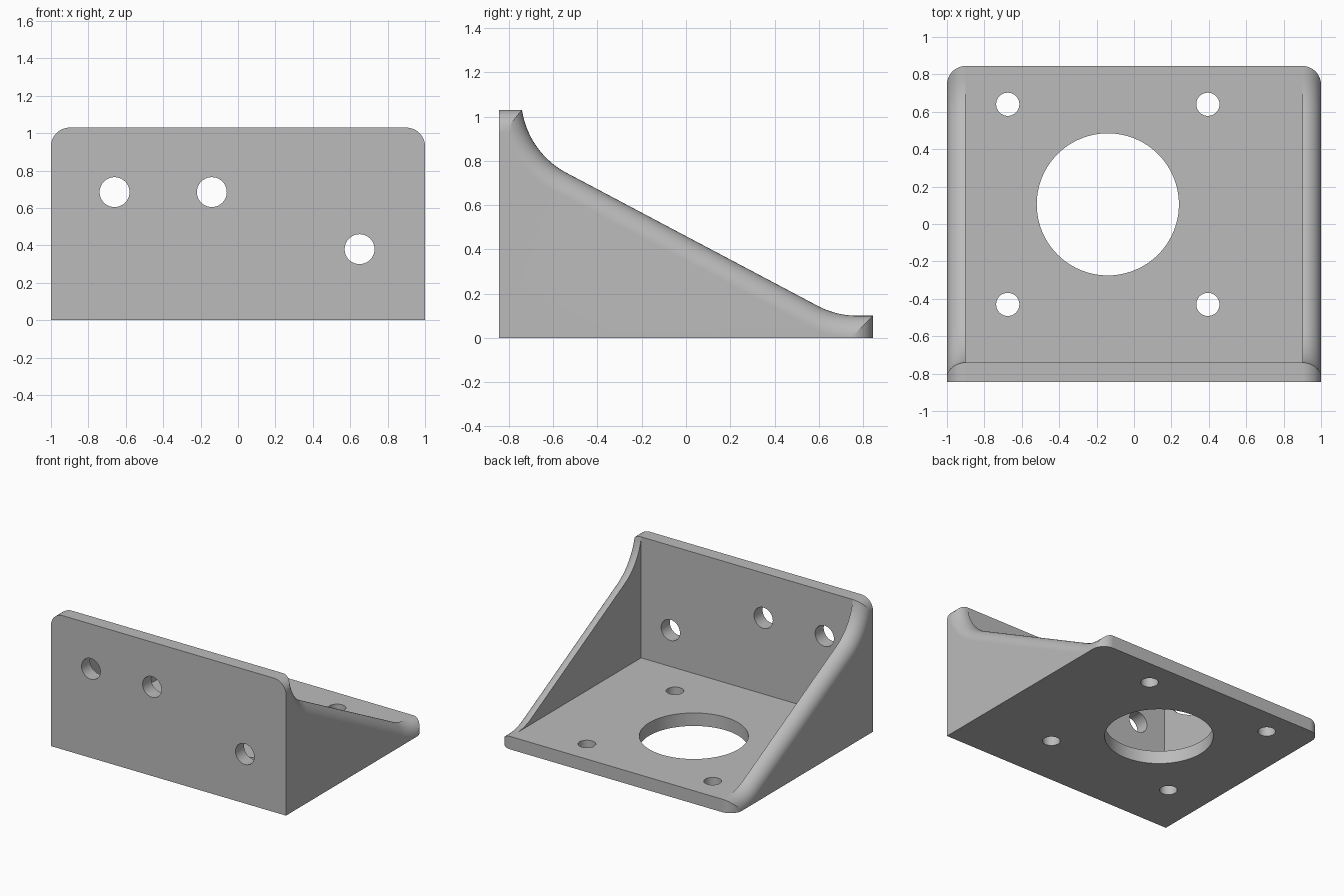
import bpy, bmesh
from math import sin, cos, pi, atan, tan, asin, acos, radians
from mathutils import Matrix

if "Cube" in bpy.data.objects:
    bpy.data.objects.remove(bpy.data.objects["Cube"])

# Main dimensions
HALF_X, HALF_Y, HEIGHT = 1.0, 0.845, 1.03
WALL = 0.1              # base and gusset thickness, also the rounding radius
PLATE_Y = -0.74         # inner face of the upright plate
R = 0.385               # blend radius at both ends of the sloping rim
SLOPE = atan(0.53)
ARC_STEPS, ROUND_STEPS = 14, 10

# Centres of the two blend arcs, tangent to the sloping rim line
upper = (-0.36, 1.086)
end_y = (0.46 - WALL) / 0.53 + R * tan(SLOPE / 2)
lower = (end_y, WALL + R)


def arc(centre, radius, start, stop):
    """Points along an arc, angles measured counter-clockwise from +y."""
    steps = [start + (stop - start) * i / ARC_STEPS for i in range(ARC_STEPS + 1)]
    return [(centre[0] + radius * cos(a), centre[1] + radius * sin(a)) for a in steps]


def section(d):
    """Side outline in y-z, with the free edges pulled inward by d."""
    radius, top, front = R + d, HEIGHT - d, HALF_Y - d
    tangent = 1.5 * pi - SLOPE
    start = pi + asin((upper[1] - top) / radius)
    reach = min(0, front - lower[0])
    stop = pi + acos(-reach / radius)
    rim = arc(upper, radius, start, tangent) + arc(lower, radius, tangent, stop)
    return [(-HALF_Y, 0), (-HALF_Y, top)] + rim + [(front, rim[-1][1]), (front, 0)]


# Sections from the right side to the left side
rounding = [(HALF_X - WALL + WALL * sin(a), WALL * (1 - cos(a)))
            for a in (0.5 * pi * i / ROUND_STEPS for i in range(ROUND_STEPS + 1))]
stations = [(-x, d) for x, d in reversed(rounding)] + rounding

# Bracket body: loft with rounded outer edges, open between the gussets
bm = bmesh.new()
rings = [[bm.verts.new((x, y, z)) for y, z in section(d)] for x, d in stations]
count = len(rings[0])
bm.faces.new(rings[0])
bm.faces.new(rings[-1])
for k, (a, b) in enumerate(zip(rings, rings[1:])):
    for i in range(count):
        j = (i + 1) % count
        if k == ROUND_STEPS and 2 <= i < count - 3:
            continue
        bm.faces.new((a[i], a[j], b[j], b[i]))

# Inner faces of the gussets, upright plate and base
right, left = rings[ROUND_STEPS], rings[ROUND_STEPS + 1]
corners = []
for ring, x in ((right, WALL - HALF_X), (left, HALF_X - WALL)):
    corner = bm.verts.new((x, PLATE_Y, WALL))
    bm.faces.new(ring[2:count - 2] + [corner])
    corners.append(corner)
bm.faces.new((right[2], left[2], corners[1], corners[0]))
bm.faces.new((corners[0], corners[1], left[count - 3], right[count - 3]))
bmesh.ops.remove_doubles(bm, verts=bm.verts[:], dist=0.0002)
bmesh.ops.recalc_face_normals(bm, faces=bm.faces[:])
mesh = bpy.data.meshes.new("bracket")
bm.to_mesh(mesh)
bm.free()
bracket = bpy.data.objects.new("bracket", mesh)
bpy.context.collection.objects.link(bracket)

# Hole cutters: upright plate holes, base screw holes and the large opening
cut = bmesh.new()


def hole(position, radius, sides, upright=False):
    turn = Matrix.Rotation(radians(90), 4, 'X') if upright else Matrix()
    bmesh.ops.create_cone(cut, cap_ends=True, segments=sides, radius1=radius, radius2=radius,
                          depth=0.3, matrix=Matrix.Translation(position) @ turn)


for x, z in ((-0.66, 0.685), (-0.14, 0.685), (0.65, 0.38)):
    hole((x, -0.79, z), 0.08, 40, True)
for x in (-0.675, 0.395):
    for y in (-0.43, 0.64):
        hole((x, y, 0.05), 0.062, 40)
hole((-0.14, 0.105, 0.05), 0.38, 96)
cut_mesh = bpy.data.meshes.new("hole_cutters")
cut.to_mesh(cut_mesh)
cut.free()
cutters = bpy.data.objects.new("hole_cutters", cut_mesh)
cutters.hide_render = True
bpy.context.collection.objects.link(cutters)

# Plain grey material
grey = bpy.data.materials.new("plain_grey")
grey.use_nodes = True
colour = (0.5, 0.5, 0.5, 1)
grey.diffuse_color = colour
grey.node_tree.nodes["Principled BSDF"].inputs["Base Color"].default_value = colour
mesh.materials.append(grey)

# Cut the holes, then shade smooth with crisp edges
bpy.ops.object.select_all(action='DESELECT')
bracket.select_set(True)
bpy.context.view_layer.objects.active = bracket
boolean = bracket.modifiers.new("holes", 'BOOLEAN')
boolean.operation, boolean.solver, boolean.object = 'DIFFERENCE', 'EXACT', cutters
bpy.ops.object.modifier_apply(modifier="holes")
bpy.data.objects.remove(cutters)
bpy.ops.object.shade_smooth_by_angle(angle=radians(25))
weighted = bracket.modifiers.new("flat_sides", 'WEIGHTED_NORMAL')
weighted.keep_sharp = True
